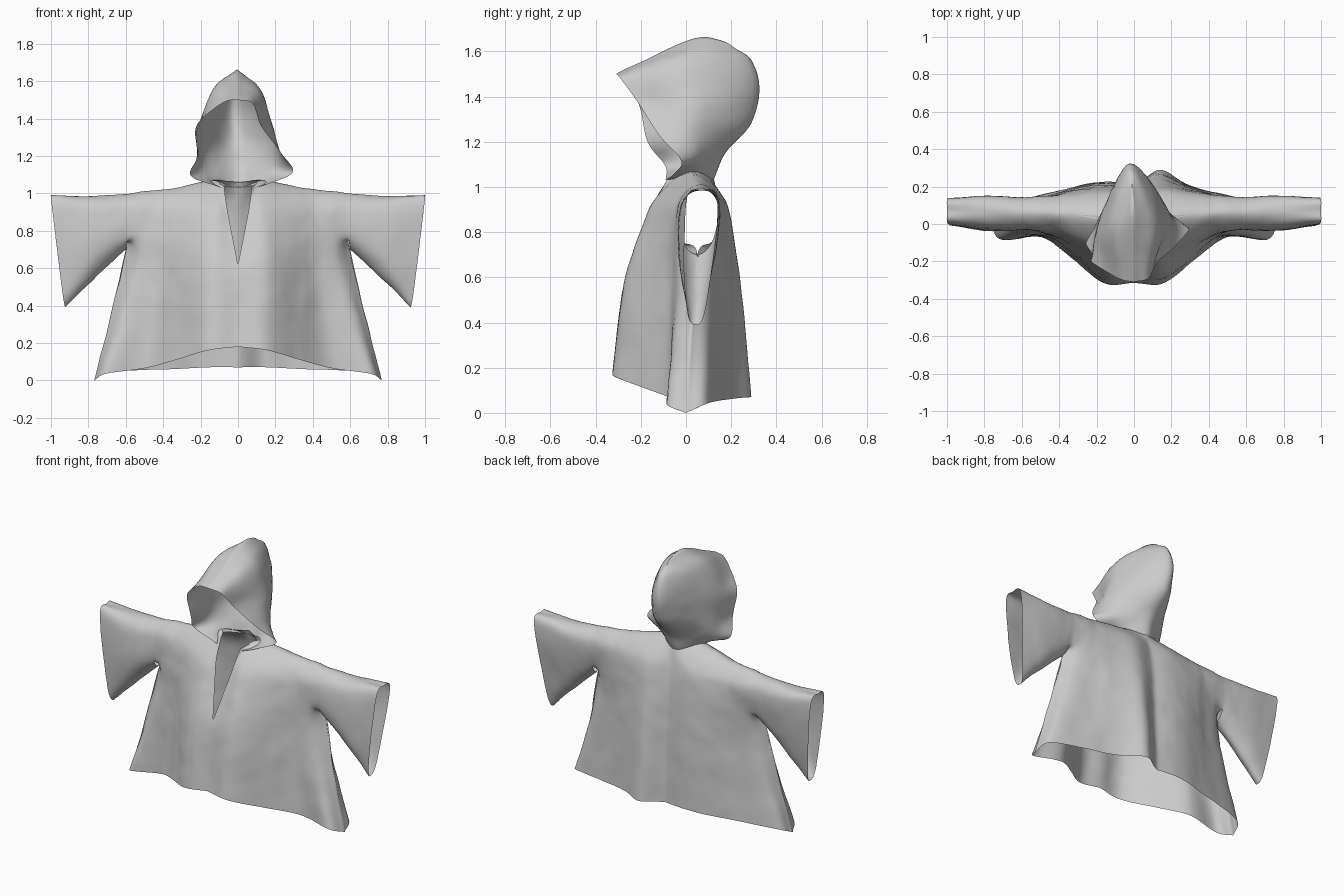
import bpy, bmesh
from math import exp
from mathutils import Vector


def spline(pts, n, pre=None, closed=False):
    """Smooth curve through the points, n steps per span."""
    p = [Vector(q) for q in pts]
    if closed:
        p = [p[-1]] + p + [p[0], p[1]]
    else:
        first = Vector(pre) if pre else 2 * p[0] - p[1]
        p = [first] + p + [2 * p[-1] - p[-2]]
    out = []
    for i in range(1, len(p) - 2):
        a, b, c, d = p[i - 1:i + 3]
        for k in range(n):
            t = k / n
            out.append(0.5 * (2 * b + (c - a) * t + (2 * a - 5 * b + 4 * c - d) * t * t
                              + (3 * b - a - 3 * c + d) * t ** 3))
    out.append(p[-2].copy())
    return out


def loft(bm, rows, n, m, pres=None, closed=False, side=1):
    """Sheet through a few control curves; side=-1 mirrors it in x."""
    pres = pres or [None] * len(rows)
    curves = [spline(r, n, q, closed) for r, q in zip(rows, pres)]
    cols = [spline(c, m) for c in zip(*curves)]
    grid = [[bm.verts.new((v.x * side, v.y, v.z)) for v in c] for c in cols]
    for a, b in zip(grid, grid[1:]):
        for i in range(len(a) - 1):
            bm.faces.new((a[i], a[i + 1], b[i + 1], b[i]))


def finish(bm, name, wrinkle):
    bmesh.ops.remove_doubles(bm, verts=bm.verts, dist=0.0008)
    bmesh.ops.dissolve_degenerate(bm, edges=bm.edges, dist=0.0001)
    bmesh.ops.recalc_face_normals(bm, faces=bm.faces)
    me = bpy.data.meshes.new(name)
    bm.to_mesh(me)
    bm.free()
    ob = bpy.data.objects.new(name, me)
    bpy.context.collection.objects.link(ob)
    for p in me.polygons:
        p.use_smooth = True
    # soft cloth unevenness
    tex = bpy.data.textures.new(name + "_wrinkles", 'CLOUDS')
    tex.noise_scale = 0.15
    d = ob.modifiers.new("wrinkles", 'DISPLACE')
    d.texture = tex
    d.texture_coords = 'LOCAL'
    d.strength = wrinkle


# Robe: columns from shoulder to hem, centre to side seam
side_seam = [(.60, .05, .70), (.68, .02, .35), (.77, 0, .0)]
front = [
    [(.075, -.08, 1.04), (.06, -.14, .93), (.03, -.20, .77), (0, -.26, .60), (0, -.29, .40), (0, -.315, .18)],
    [(.14, .03, 1.07), (.14, -.13, .95), (.15, -.20, .80), (.16, -.26, .60), (.16, -.29, .40), (.16, -.315, .16)],
    [(.33, .05, 1.03), (.33, -.06, .95), (.33, -.10, .80), (.33, -.13, .60), (.33, -.155, .40), (.33, -.185, .11)],
    [(.42, .055, 1.02), (.42, -.03, .945), (.42, -.06, .80), (.42, -.07, .60), (.45, -.07, .38), (.50, -.07, .065)],
    [(.51, .06, 1.01), (.51, -.025, .94), (.51, -.04, .80), (.54, -.03, .62), (.61, -.05, .35), (.71, -.085, .035)],
    [(.58, .06, 1.0), (.58, -.02, .93), (.59, -.02, .765)] + side_seam,
]
back = [
    [(0, .12, 1.06), (0, .14, .97), (0, .17, .80), (0, .19, .60), (0, .20, .40), (0, .215, .07)],
    [(.14, .03, 1.07), (.14, .16, .96), (.15, .20, .80), (.15, .22, .60), (.15, .235, .40), (.15, .25, .07)],
    [(.33, .05, 1.03), (.33, .15, .95), (.33, .175, .80), (.33, .18, .60), (.34, .185, .40), (.35, .19, .06)],
    [(.42, .055, 1.02), (.42, .14, .945), (.42, .155, .80), (.42, .15, .60), (.45, .15, .38), (.52, .15, .055)],
    [(.51, .06, 1.01), (.51, .14, .94), (.51, .14, .80), (.54, .11, .62), (.62, .10, .35), (.73, .09, .04)],
    [(.58, .06, 1.0), (.58, .14, .93), (.59, .12, .765)] + side_seam,
]
# Bell sleeve: rings from the armhole to the cuff
armhole = front[-1][:4] + [back[-1][2], back[-1][1]]
elbow = [(.78, .07, .985), (.78, -.02, .92), (.77, -.03, .66), (.76, .05, .555), (.77, .12, .66), (.78, .15, .92)]
cuff = [(1, .07, .985), (.995, .0, .93), (.94, -.0, .48), (.922, .045, .39), (.94, .09, .48), (.995, .14, .93)]

bm = bmesh.new()
for side in (1, -1):
    loft(bm, front, 8, 8, [None] + [c[1] for c in back[1:]], side=side)
    loft(bm, back, 8, 8, [None] + [c[1] for c in front[1:]], side=side)
    loft(bm, [armhole, elbow, cuff], 8, 10, closed=True, side=side)
bmesh.ops.remove_doubles(bm, verts=bm.verts, dist=0.006)
# Back folds fall unevenly: fuller on one side of the centre
for v in bm.verts:
    if v.co.y > .12 and abs(v.co.x) < .5:
        sag = min(1, max(0, 1.05 - v.co.z))
        v.co.y += sag * (.04 * exp(-((v.co.x - .14) / .08) ** 2) - .025 * exp(-((v.co.x + .14) / .1) ** 2))
finish(bm, "robe_with_sleeves", .01)

# Hood: rows from left opening edge round the back to the right edge
neck = [(-.09, -.09, 1.03), (-.13, .02, 1.05), (0, .125, 1.03), (.13, .02, 1.05), (.09, -.09, 1.03)]
flare = [(-.25, -.09, 1.09), (-.16, .05, 1.13), (0, .18, 1.16), (.17, .07, 1.13), (.29, -.02, 1.11)]
jaw = [(-.22, -.17, 1.20), (-.18, .05, 1.26), (-.01, .29, 1.28), (.19, .06, 1.26), (.22, -.12, 1.23)]
cheek = [(-.22, -.21, 1.37), (-.17, .03, 1.42), (-.02, .325, 1.43), (.165, .05, 1.42), (.12, -.21, 1.37)]
brow = [(-.08, -.29, 1.48), (-.125, -.01, 1.57), (-.02, .29, 1.56), (.11, .02, 1.57), (.08, -.29, 1.48)]
ridge = [(0, -.31, 1.50), (-.005, .04, 1.66), (-.01, .20, 1.63), (-.005, .04, 1.66), (0, -.31, 1.50)]
bm = bmesh.new()
loft(bm, [neck, flare, jaw, cheek, brow, ridge], 8, 7)
finish(bm, "hood", .015)
